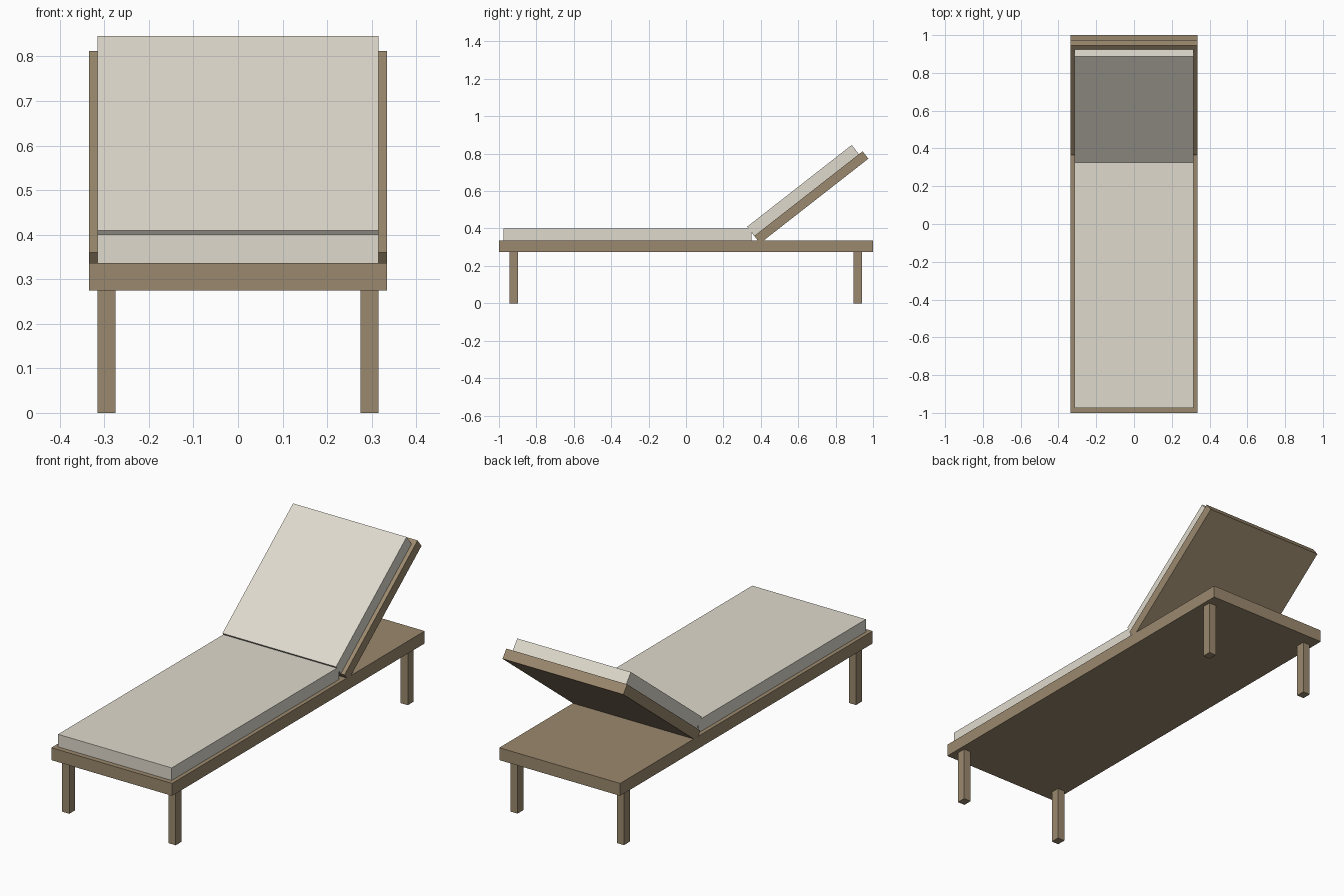
import bpy
from math import radians, sin, cos
from mathutils import Matrix, Vector

cube = bpy.data.objects.get("Cube")
if cube:
    bpy.data.objects.remove(cube, do_unlink=True)


def make_material(name, rgb):
    mat = bpy.data.materials.new(name)
    mat.use_nodes = True
    mat.diffuse_color = (*rgb, 1)
    mat.node_tree.nodes["Principled BSDF"].inputs["Base Color"].default_value = (*rgb, 1)
    return mat


wood = make_material("brown wood", (0.33, 0.25, 0.156))
fabric = make_material("cream fabric", (0.74, 0.70, 0.61))


def box(name, low, high, mat, transform=Matrix()):
    """Box between two corners, optionally moved by a matrix."""
    low, high = Vector(low), Vector(high)
    bpy.ops.mesh.primitive_cube_add(size=1)
    obj = bpy.context.object
    obj.name = name
    obj.data.transform(transform @ Matrix.Translation((low + high) / 2)
                       @ Matrix.Diagonal((*(high - low), 1)))
    obj.data.materials.append(mat)
    return obj


FRAME_X, CUSHION_X = 0.335, 0.315
FRAME_LOW, FRAME_TOP = 0.275, 0.337

# Bed platform and flat seat cushion
box("platform", (-FRAME_X, -1, FRAME_LOW), (FRAME_X, 1, FRAME_TOP), wood)
box("seat_cushion", (-CUSHION_X, -0.975, FRAME_TOP), (CUSHION_X, 0.35, 0.4), fabric)

# Four square legs
for end, y in (("front", -0.92), ("back", 0.918)):
    for side, x in (("left", 0.295), ("right", -0.295)):
        box(f"{end}_{side}_leg", (x - 0.02, y - 0.023, 0), (x + 0.02, y + 0.023, FRAME_LOW), wood)

# Reclining back: the panel and its cushion share one tilted frame
tilt = Matrix.Translation((0, 0.365, 0.36)) @ Matrix.Rotation(radians(38), 4, 'X')
box("back_panel", (-FRAME_X, 0, -0.05), (FRAME_X, 0.735, 0), wood, tilt)
box("back_cushion", (-CUSHION_X, 0, 0), (CUSHION_X, 0.71, 0.0625), fabric, tilt)
